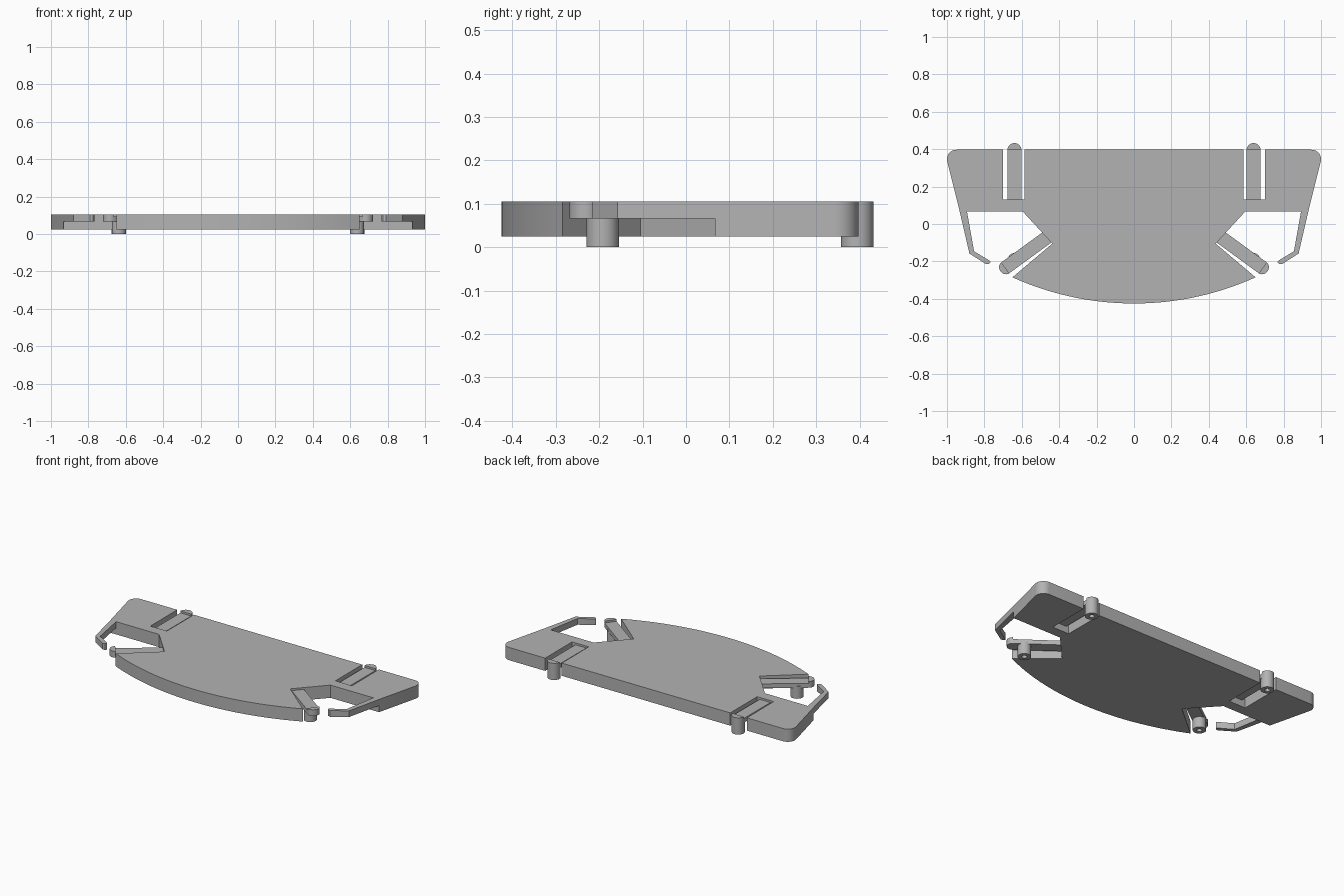
import bpy, bmesh
from math import sin, cos, pi, radians, asin, atan2
from mathutils import Vector, Matrix

if "Cube" in bpy.data.objects:
    bpy.data.objects.remove(bpy.data.objects["Cube"], do_unlink=True)

grey = bpy.data.materials.new("plain grey")
grey.use_nodes = True
COLOUR = (0.45, 0.45, 0.45, 1)
grey.diffuse_color = COLOUR
grey.node_tree.nodes["Principled BSDF"].inputs["Base Color"].default_value = COLOUR

BOTTOM, TOP = 0.025, 0.105   # plate
LOW, BAR_TOP = 0.066, 0.093  # spring arms


def finish(name, bm):
    bmesh.ops.remove_doubles(bm, verts=bm.verts, dist=1e-5)
    bmesh.ops.recalc_face_normals(bm, faces=bm.faces)
    mesh = bpy.data.meshes.new(name)
    bm.to_mesh(mesh)
    bm.free()
    mesh.materials.append(grey)
    obj = bpy.data.objects.new(name, mesh)
    bpy.context.collection.objects.link(obj)
    bpy.ops.object.select_all(action='DESELECT')
    obj.select_set(True)
    bpy.context.view_layer.objects.active = obj
    bpy.ops.object.shade_smooth_by_angle(angle=radians(30))
    return obj


def slab(name, points, z0, z1):
    """Extrude a flat outline from z0 to z1."""
    bm = bmesh.new()
    face = bm.faces.new([bm.verts.new((p[0], p[1], z0)) for p in points])
    out = bmesh.ops.extrude_face_region(bm, geom=[face])
    moved = [v for v in out["geom"] if isinstance(v, bmesh.types.BMVert)]
    bmesh.ops.translate(bm, verts=moved, vec=(0, 0, z1 - z0))
    return finish(name, bm)


def arc(cx, cy, r, a0, a1, n):
    return [(cx + r * cos(a0 + (a1 - a0) * i / n),
             cy + r * sin(a0 + (a1 - a0) * i / n)) for i in range(n + 1)]


def flip(points, side):
    return [(p[0] * side, p[1]) for p in points]


def peg(name, x, y, z1):
    """Round foot with a blind hole in its underside."""
    profile = [(0, 0.03), (0.015, 0.03), (0.015, 0), (0.0375, 0), (0.0375, z1), (0, z1)]
    bm = bmesh.new()
    verts = [bm.verts.new((x + r, y, z)) for r, z in profile]
    edges = [bm.edges.new(pair) for pair in zip(verts, verts[1:])]
    bmesh.ops.spin(bm, geom=verts + edges, cent=(x, y, 0), axis=(0, 0, 1),
                   angle=2 * pi, steps=32)
    return finish(name, bm)


# Main plate: bowed front, notches for the arms, rounded back corners
radius = 1.579
half = asin(0.65 / radius)
front = arc(0, radius - 0.425, radius, -pi / 2, -pi / 2 + half, 20)
right_half = front + [(0.437, -0.105), (0.595, 0.067), (0.932, 0.067)]
right_half += arc(0.95, 0.347, 0.05, radians(-13), pi / 2, 8)
right_half += [(0.70, 0.397), (0.70, 0.13), (0.585, 0.13), (0.585, 0.397)]
left_half = flip(right_half[1:], -1)[::-1]
slab("main_plate", right_half + left_half, BOTTOM, TOP)

# Diagonal bar direction
start, end = Vector((0.452, -0.062)), Vector((0.70, -0.243))
along = (end - start).normalized()
across = Vector((-along.y, along.x)) * 0.036
turn = atan2(along.y, along.x)

for side, label in ((1, "left"), (-1, "right")):
    # Thin hooked side arm
    hook = [(0.932, 0.067), (0.88, -0.158), (0.79, -0.215), (0.775, -0.213),
            (0.767, -0.203), (0.773, -0.195), (0.855, -0.146), (0.893, 0.067)]
    slab(f"{label}_hook_arm", flip(hook, side), LOW, TOP)

    # Back spring bar, rounded catch and foot
    bar = [(0.602, 0.125), (0.677, 0.125), (0.677, 0.397), (0.602, 0.397)]
    slab(f"{label}_back_bar", flip(bar, side), LOW, BAR_TOP)
    catch = arc(0.6395, 0.395, 0.0375, 0, pi, 16)
    slab(f"{label}_back_catch", flip(catch, side), LOW, TOP)
    peg(f"{label}_back_foot", 0.6395 * side, 0.395, LOW + 0.01)

    # Diagonal front bar, rounded catch and foot
    neck = end - along * 0.015
    bar = [start + across, start - across, neck - across, neck + across]
    slab(f"{label}_front_bar", flip(bar, side), LOW, BAR_TOP)
    tip = [neck + Matrix.Rotation(turn, 2) @ Vector((x * 0.9, y))
           for x, y in arc(0, 0, 0.036, -pi / 2, pi / 2, 12)]
    slab(f"{label}_front_catch", flip(tip, side), LOW, TOP)
    peg(f"{label}_front_foot", 0.637 * side, -0.192, LOW + 0.01)
